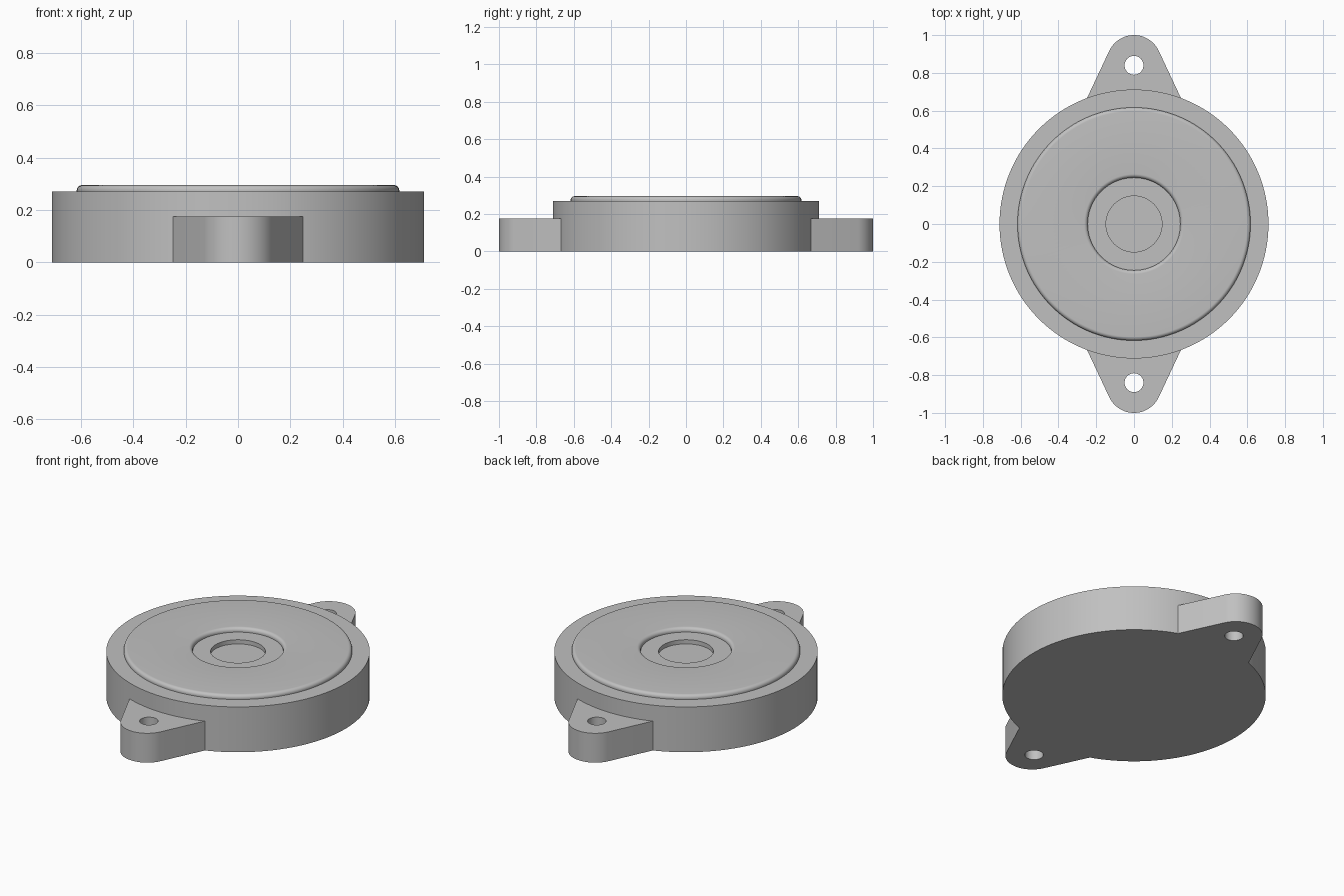
import bpy
import bmesh
from math import sin, cos, pi, radians, atan2

if "Cube" in bpy.data.objects:
    bpy.data.objects.remove(bpy.data.objects["Cube"], do_unlink=True)

BODY_R = 0.712
BODY_TOP = 0.27
FACE_TOP = 0.295
FILLET = 0.02
LUG_TOP = 0.175

grey = bpy.data.materials.new("plain grey")
grey.use_nodes = True
colour = (0.53, 0.53, 0.53, 1)
grey.diffuse_color = colour
grey.node_tree.nodes["Principled BSDF"].inputs["Base Color"].default_value = colour


def finish(bm, name):
    """Turn a bmesh into a smooth-shaded object with crisp edges."""
    bmesh.ops.recalc_face_normals(bm, faces=bm.faces)
    mesh = bpy.data.meshes.new(name)
    bm.to_mesh(mesh)
    bm.free()
    mesh.materials.append(grey)
    obj = bpy.data.objects.new(name, mesh)
    bpy.context.collection.objects.link(obj)
    bpy.ops.object.select_all(action='DESELECT')
    obj.select_set(True)
    bpy.context.view_layer.objects.active = obj
    bpy.ops.object.shade_smooth_by_angle(angle=radians(30))
    return obj


def arc(cx, cy, r, start, end, steps):
    """Points along an arc, angles in radians."""
    angles = [start + (end - start) * i / steps for i in range(steps + 1)]
    return [(cx + r * cos(a), cy + r * sin(a)) for a in angles]


def lathe(profile, name, segments=128):
    """Spin an (r, z) profile about the z axis."""
    bm = bmesh.new()
    verts = [bm.verts.new((r, 0, z)) for r, z in profile]
    edges = [bm.edges.new(pair) for pair in zip(verts, verts[1:])]
    bmesh.ops.spin(bm, geom=verts + edges, cent=(0, 0, 0), axis=(0, 0, 1),
                   angle=2 * pi, steps=segments)
    bmesh.ops.remove_doubles(bm, verts=bm.verts, dist=1e-4)
    return finish(bm, name)


def lug(side, name):
    """Tapered mounting ear with a through hole; side is +1 back, -1 front."""
    taper = atan2(0.455, 0.89)
    spread = atan2(0.252, 0.665)
    tip = arc(0, 0.855, 0.145, taper, pi - taper, 24)
    root = arc(0, 0, BODY_R - 0.004, pi / 2 + spread, pi / 2 - spread, 16)
    hole = arc(0, 0.84, 0.05, 0, 2 * pi, 32)[:-1]
    bm = bmesh.new()
    edges = []
    for loop in (tip + root, hole):
        verts = [bm.verts.new((side * x, side * y, 0)) for x, y in loop]
        edges += [bm.edges.new(p) for p in zip(verts, verts[1:] + verts[:1])]
    bmesh.ops.triangle_fill(bm, edges=edges, use_beauty=True)
    geom = bmesh.ops.extrude_face_region(bm, geom=bm.faces[:], use_keep_orig=True)["geom"]
    top = [v for v in geom if isinstance(v, bmesh.types.BMVert)]
    bmesh.ops.translate(bm, verts=top, vec=(0, 0, LUG_TOP))
    return finish(bm, name)


# Round housing: raised ring with rounded lips, recessed centre, shallow bore
outer_lip = arc(0.617 - FILLET, FACE_TOP - FILLET, FILLET, 0, pi / 2, 8)
inner_lip = arc(0.245 + FILLET, FACE_TOP - FILLET, FILLET, pi / 2, pi, 8)
profile = [(0, 0), (BODY_R, 0), (BODY_R, BODY_TOP), (0.617, BODY_TOP)]
profile += outer_lip + inner_lip
profile += [(0.245, BODY_TOP), (0.148, BODY_TOP), (0.148, 0.245), (0, 0.245)]
lathe(profile, "round_housing")

# Mounting ears
lug(1, "back_mounting_ear")
lug(-1, "front_mounting_ear")
